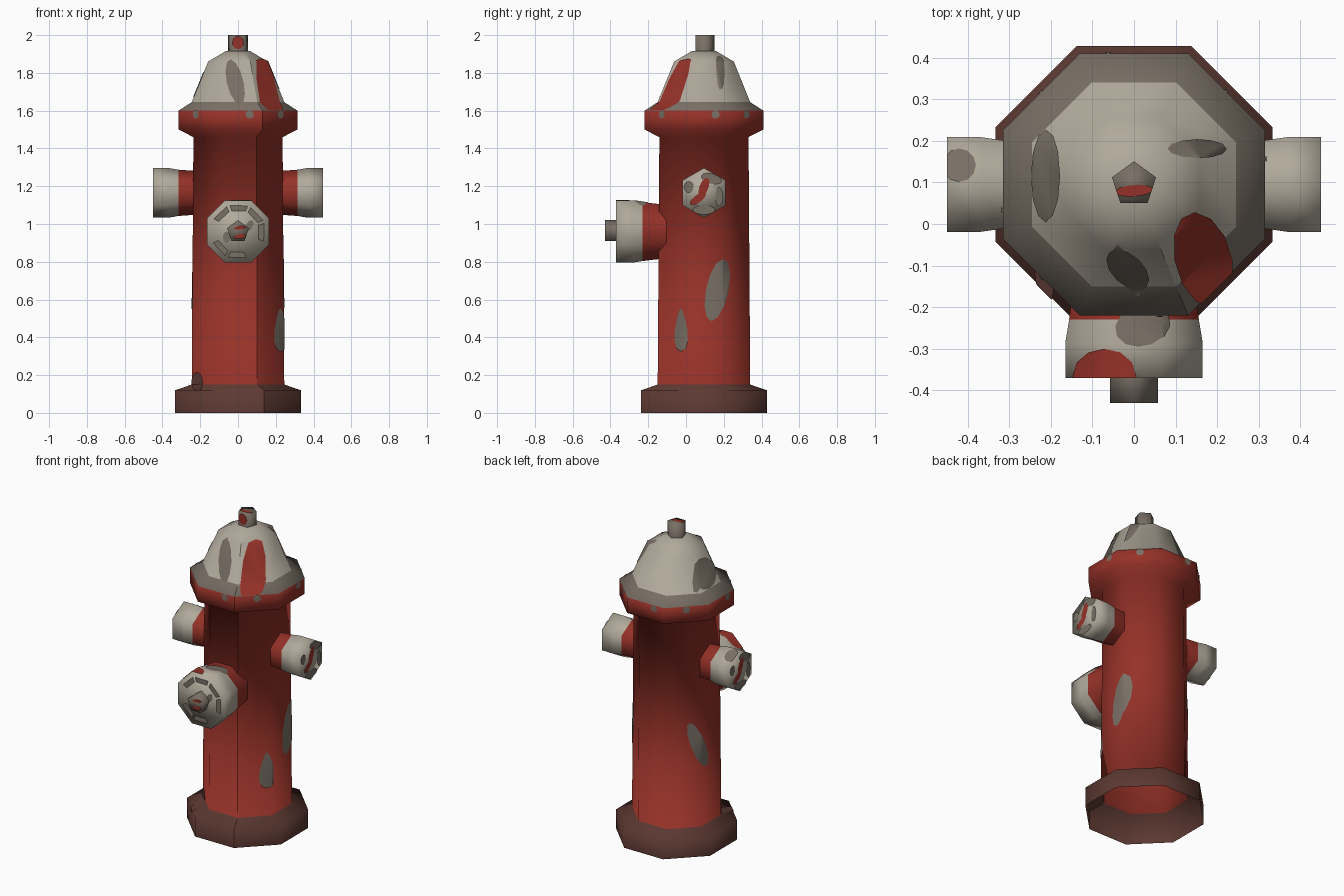
import bpy
import bmesh
from math import cos, sin, pi, radians
from mathutils import Matrix, Vector

if "Cube" in bpy.data.objects:
    bpy.data.objects.remove(bpy.data.objects["Cube"])


def make_material(name, color):
    mat = bpy.data.materials.new(name)
    mat.use_nodes = True
    mat.diffuse_color = (*color, 1)
    mat.node_tree.nodes["Principled BSDF"].inputs["Base Color"].default_value = (*color, 1)
    return mat


RED = make_material("red paint", (0.30, 0.031, 0.021))
LIGHT = make_material("light grey paint", (0.44, 0.40, 0.33))
TAUPE = make_material("worn taupe metal", (0.19, 0.16, 0.13))
BROWN = make_material("rusty brown", (0.107, 0.040, 0.031))
CENTER = 0.095


def frame(normal, height=0.0, up=(0, 0, 1)):
    """Local frame on the main axis: z looks along normal, y along up."""
    n, up = Vector(normal).normalized(), Vector(up)
    m = Matrix((up.cross(n), up, n)).transposed().to_4x4()
    m.translation = (0, CENTER, height)
    return m


def add_object(name, bm, mats, limit=50):
    for f in bm.faces:
        f.smooth = True
    for e in bm.edges:
        if len(e.link_faces) == 2:
            same = e.calc_face_angle(0) < radians(limit)
            e.smooth = e.smooth and same
    mesh = bpy.data.meshes.new(name)
    bm.to_mesh(mesh)
    bm.free()
    for mat in mats:
        mesh.materials.append(mat)
    obj = bpy.data.objects.new(name, mesh)
    bpy.context.collection.objects.link(obj)
    return obj


def loft(name, place, sides, profile, turn=0.0, seam=None, limit=50):
    """Skin regular polygons; profile rows are (apothem, height, material of band above)."""
    bm = bmesh.new()
    mats = []
    rings = []
    for apothem, height, _ in profile:
        r = apothem / cos(pi / sides)
        angles = [turn + 2 * pi * i / sides for i in range(sides)]
        rings.append([bm.verts.new((r * cos(a), r * sin(a), height)) for a in angles])

    def slot(mat):
        if mat not in mats:
            mats.append(mat)
        return mats.index(mat)

    for k, (low, high) in enumerate(zip(rings, rings[1:])):
        for i in range(sides):
            j = (i + 1) % sides
            f = bm.faces.new((low[i], low[j], high[j], high[i]))
            f.material_index = slot(profile[k][2])
        if seam is not None:
            bm.edges.get((low[seam], high[seam])).smooth = False
    bm.faces.new(rings[-1]).material_index = slot(profile[-1][2])
    bm.transform(place)
    return add_object(name, bm, mats, limit)


def blob(x, y, w, h, lean=0.0, taper=0.0):
    """Convex egg-shaped outline."""
    turns = [2 * pi * i / 12 for i in range(12)]
    return [Vector((x + w * cos(t) * (1 - taper * sin(t)) + lean * sin(t), y + h * sin(t)))
            for t in turns]


def paint(name, obj, place, mat, outlines, depth=0.0, lift=0.003):
    """Lay thin paint plates on obj, clipped to outlines seen along the frame's z."""
    out = bmesh.new()
    for outline in outlines:
        bm = bmesh.new()
        bm.from_mesh(obj.data)
        bm.transform(place.inverted())
        bm.normal_update()
        hidden = [f for f in bm.faces
                  if f.normal.z < 0.1 or f.calc_center_median().z < depth]
        bmesh.ops.delete(bm, geom=hidden, context='FACES')
        for a, b in zip(outline, outline[1:] + outline[:1]):
            e = b - a
            bmesh.ops.bisect_plane(bm, geom=bm.verts[:] + bm.edges[:] + bm.faces[:],
                                   plane_co=(a.x, a.y, 0), plane_no=(e.y, -e.x, 0),
                                   clear_outer=True)
        bm.normal_update()
        for v, n in [(v, v.normal.copy()) for v in bm.verts]:
            v.co += n * lift
        copies = {v: out.verts.new(place @ v.co) for v in bm.verts}
        for f in bm.faces:
            out.faces.new([copies[v] for v in f.verts]).material_index = 0
        bm.free()
    out.normal_update()
    return add_object(name, out, [mat])


FRONT, RIGHT, LEFT = (0, -1, 0), (1, 0, 0), (-1, 0, 0)
TOP = frame((0, 0, 1), 0, (0, 1, 0))

# Barrel with foot, collar and bonnet; open underneath
barrel = loft("barrel", TOP, 8, [
    (0.333, 0, BROWN), (0.333, 0.12, BROWN), (0.245, 0.15, RED),
    (0.236, 1.46, RED), (0.315, 1.5, RED), (0.315, 1.6, TAUPE),
    (0.245, 1.645, LIGHT), (0.158, 1.86, LIGHT), (0.065, 1.915, LIGHT)],
    turn=pi / 8, seam=6)

# Pentagonal nut on top
top_nut = loft("top_nut", TOP, 5, [(0.045, 1.9, TAUPE), (0.045, 2.0, TAUPE)], turn=pi / 2)
paint("top_nut_red", top_nut, TOP, RED, [blob(0, -0.015, 0.045, 0.014, 0.01)], 1, 0)
bpy.data.objects["top_nut_red"].location.z = 0.0005
paint("top_nut_front_red", top_nut, frame(FRONT), RED, [blob(0, 1.96, 0.03, 0.035)])

# Front outlet with cap and nut
FACE = frame(FRONT, 0.96)
front_outlet = loft("front_outlet", FACE, 8, [
    (0.135, 0.15, RED), (0.156, 0.325, LIGHT), (0.165, 0.38, LIGHT), (0.165, 0.465, LIGHT)],
    turn=pi / 8)
front_nut = loft("front_nut", FACE, 5, [(0.049, 0.46, TAUPE), (0.049, 0.525, TAUPE)], turn=pi / 2)
paint("front_nut_red", front_nut, FACE, RED,
      [blob(0.01, -0.025, 0.03, 0.012, 0.01), blob(0.01, 0.02, 0.03, 0.01, 0.01)], 0.5, 0)
bpy.data.objects["front_nut_red"].location.y = -0.0005

# Worn ring on the front cap, broken in places
ring = []
for i in (0, 1, 2, 3, 5, 6):
    a, b = i * pi / 4 - 0.36, i * pi / 4 + 0.3
    ring.append([Vector((r * cos(t), r * sin(t)))
                 for r, t in ((0.115, a), (0.145, a), (0.145, b), (0.115, b))])
ring += [blob(-0.06, -0.03, 0.02, 0.03), blob(0.06, 0.03, 0.02, 0.03, 0.01)]
paint("front_cap_wear", front_outlet, FACE, TAUPE, ring, 0.4)
paint("front_cap_red", front_outlet, TOP, RED, [blob(-0.07, -0.46, 0.075, 0.065)], 1.05)
paint("front_cap_top_wear", front_outlet, TOP, TAUPE, [blob(0.02, -0.34, 0.065, 0.05, 0.01)], 1.05)

# Hexagonal side outlets with worn end faces
for side, normal in (("left", RIGHT), ("right", LEFT)):
    place = frame(normal, 1.165)
    outlet = loft(side + "_outlet", place, 6, [
        (0.096, 0.15, RED), (0.106, 0.315, LIGHT), (0.114, 0.37, LIGHT), (0.114, 0.45, LIGHT)],
        turn=pi / 2, limit=65)
    paint(side + "_cap_red", outlet, place, RED,
          [blob(0, 0.03, 0.025, 0.05, 0.015), blob(-0.03, -0.03, 0.03, 0.035, 0.03)], 0.4, 0.004)
    paint(side + "_cap_wear", outlet, place, TAUPE,
          [blob(0.04, 0.075, 0.05, 0.03, -0.02), blob(0, -0.09, 0.06, 0.025),
           blob(0.08, -0.02, 0.02, 0.05), blob(-0.08, 0.03, 0.025, 0.03)], 0.4)
    if side == "right":
        paint("right_cap_top_wear", outlet, TOP, TAUPE, [blob(-0.42, 0.045, 0.04, 0.04)], 1.1)

# Worn and repainted areas on the bonnet
paint("bonnet_red", barrel, TOP, RED, [blob(0.165, -0.18, 0.07, 0.115, -0.02)], 1.55, 0.004)
paint("bonnet_wear", barrel, TOP, TAUPE,
      [blob(0.15, 0.085, 0.07, 0.022), blob(-0.21, 0.02, 0.035, 0.11)], 1.55)
paint("bonnet_front_wear", barrel, frame(FRONT), TAUPE, [blob(-0.015, 1.75, 0.045, 0.12, -0.025)])

# Bare patches on the barrel
paint("barrel_side_wear", barrel, frame(RIGHT), TAUPE,
      [blob(0.07, 0.65, 0.06, 0.165, 0.03), blob(-0.12, 0.44, 0.032, 0.115, 0, 0.5)])
paint("barrel_back_wear", barrel, frame((-1, 1, 0)), TAUPE,
      [blob(0.085, 0.67, 0.045, 0.15, -0.05)])
paint("barrel_rust", barrel, frame(FRONT), BROWN, [blob(-0.215, 0.16, 0.03, 0.055)])

# Small chips round the collar
for i in range(8):
    a = i * pi / 4 + 0.1
    spot = frame((cos(a), sin(a), 0))
    paint(f"collar_chip_{i + 1}", barrel, spot, TAUPE,
          [blob(0.03 * (-1) ** i, 1.58, 0.022, 0.022)])
